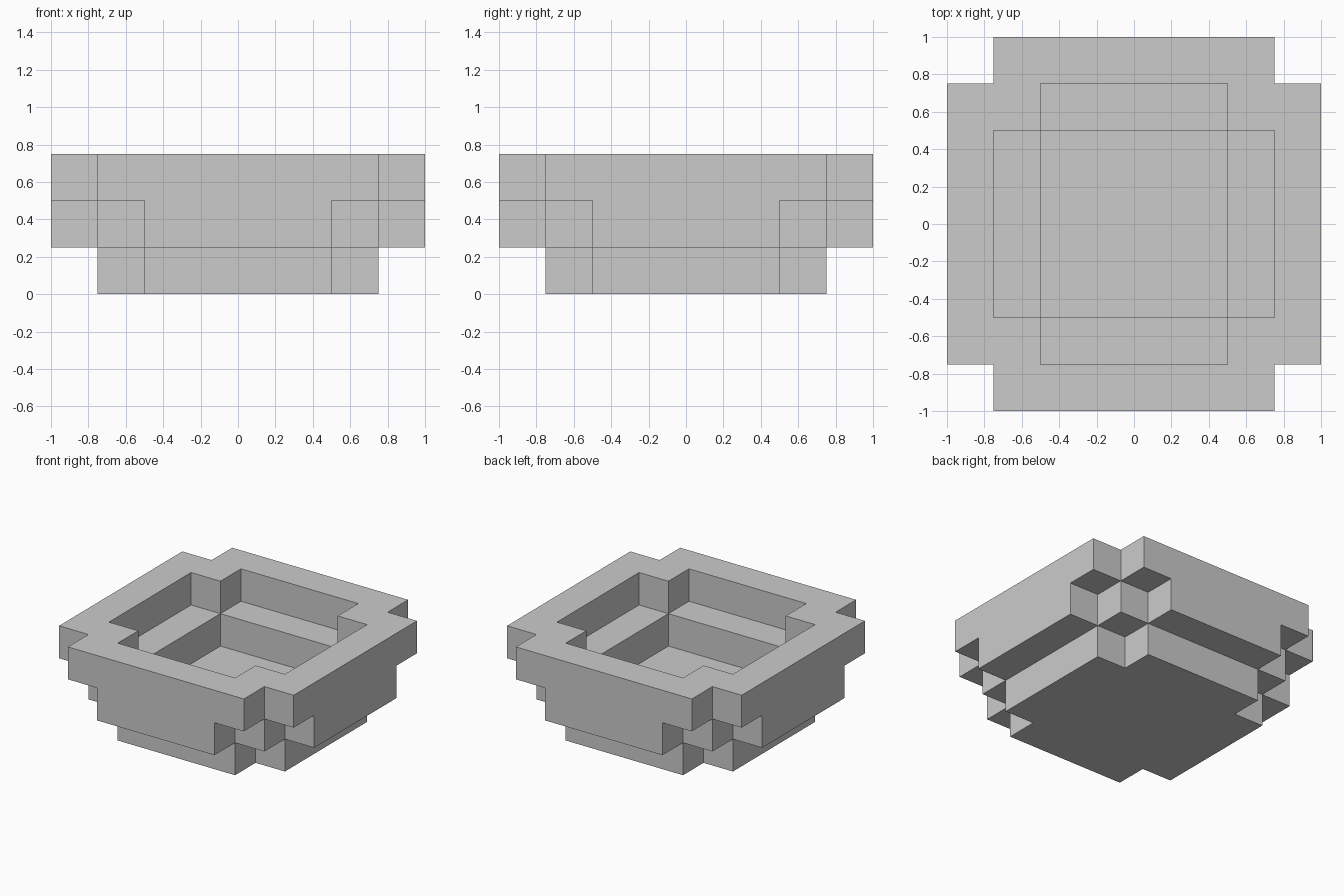
import bpy
import bmesh
from mathutils import Vector

cube = bpy.data.objects.get("Cube")
if cube:
    bpy.data.objects.remove(cube, do_unlink=True)

UNIT = 0.25

# Single flat grey
grey = bpy.data.materials.new("plain grey")
grey.use_nodes = True
colour = (0.6, 0.6, 0.6, 1)
grey.diffuse_color = colour
grey.node_tree.nodes["Principled BSDF"].inputs["Base Color"].default_value = colour


def notched(i, j, reach, total):
    """Square of blocks with clipped corners, i and j counted out from the centre."""
    return max(i, j) <= reach and i + j <= total


def base(i, j):
    return notched(i, j, 2, 3)


def middle(i, j):
    return notched(i, j, 3, 4) and not notched(i, j, 1, 2)


def rim(i, j):
    return notched(i, j, 3, 5) and not notched(i, j, 2, 3)


LAYERS = (base, middle, rim)


def from_centre(n):
    return n if n >= 0 else -n - 1


def solid(x, y, z):
    return 0 <= z < len(LAYERS) and LAYERS[z](from_centre(x), from_centre(y))


# Closed shell of the stepped bowl: one face wherever a block meets air
bm = bmesh.new()
span = range(-4, 4)
for z in range(len(LAYERS)):
    for x in span:
        for y in span:
            if not solid(x, y, z):
                continue
            centre = Vector((x + 0.5, y + 0.5, z + 0.5))
            for axis in range(3):
                for sign in (-1, 1):
                    n = Vector((0, 0, 0))
                    n[axis] = sign
                    if solid(x + int(n.x), y + int(n.y), z + int(n.z)):
                        continue
                    u = Vector((0, 0, 0))
                    u[(axis + 1) % 3] = 0.5
                    v = n.cross(u)
                    mid = centre + n / 2
                    corners = (mid - u - v, mid + u - v, mid + u + v, mid - u + v)
                    bm.faces.new([bm.verts.new(c * UNIT) for c in corners])
bmesh.ops.remove_doubles(bm, verts=bm.verts[:], dist=0.001)

mesh = bpy.data.meshes.new("stepped_bowl")
bm.to_mesh(mesh)
bm.free()
mesh.materials.append(grey)
bowl = bpy.data.objects.new("stepped_bowl", mesh)
bpy.context.collection.objects.link(bowl)
